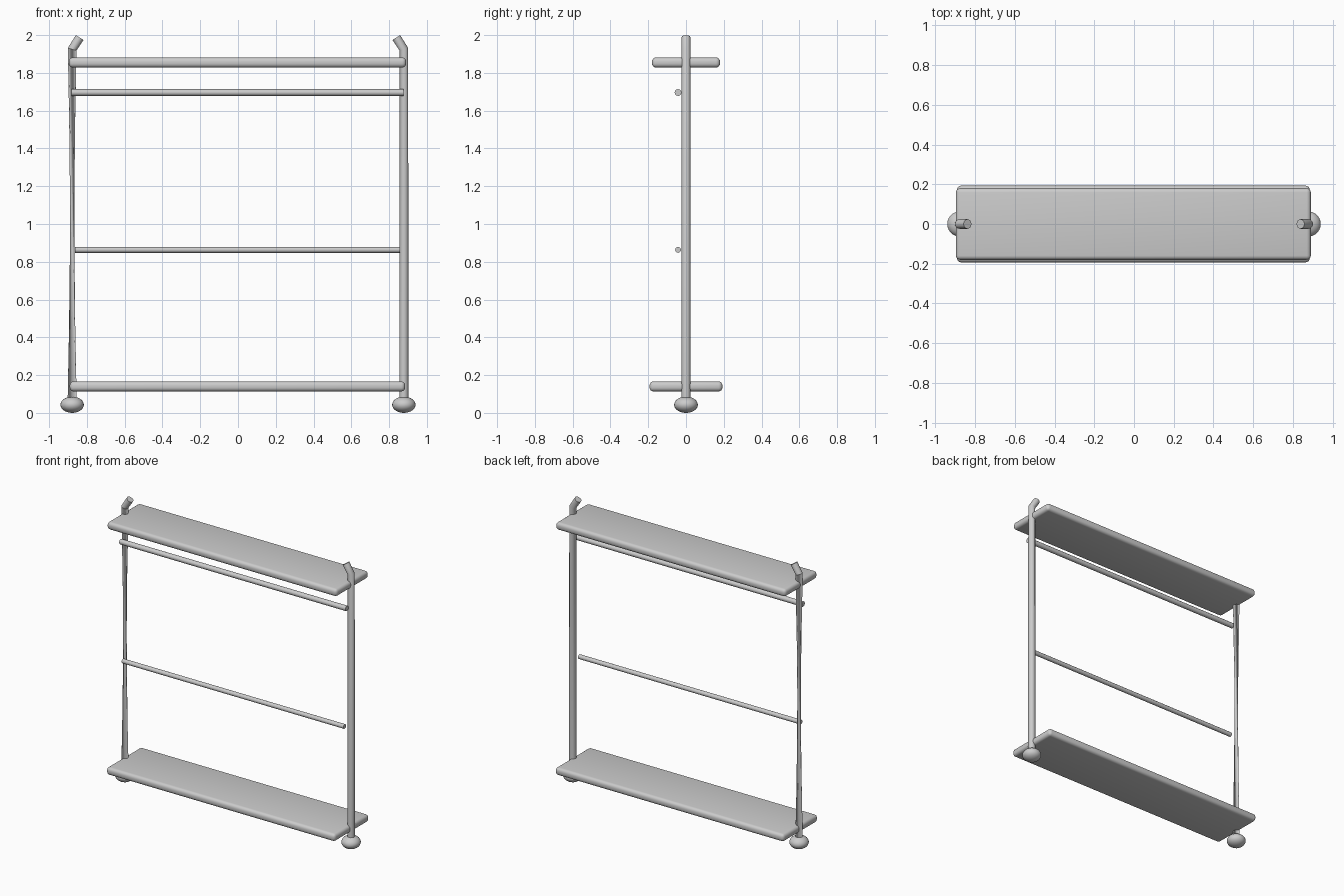
import bpy, bmesh, math
from mathutils import Vector, Matrix

cube = bpy.data.objects.get("Cube")
if cube:
    bpy.data.objects.remove(cube, do_unlink=True)

grey = bpy.data.materials.new("light_grey")
grey.use_nodes = True
grey.diffuse_color = (0.6, 0.6, 0.6, 1)
grey.node_tree.nodes["Principled BSDF"].inputs["Base Color"].default_value = (0.6, 0.6, 0.6, 1)

POST_X = 0.878
SIDES = 12


def finish(name, bm, angle=50):
    bmesh.ops.recalc_face_normals(bm, faces=bm.faces)
    mesh = bpy.data.meshes.new(name)
    bm.to_mesh(mesh)
    bm.free()
    obj = bpy.data.objects.new(name, mesh)
    bpy.context.collection.objects.link(obj)
    mesh.materials.append(grey)
    bpy.ops.object.select_all(action='DESELECT')
    bpy.context.view_layer.objects.active = obj
    obj.select_set(True)
    bpy.ops.object.shade_smooth_by_angle(angle=math.radians(angle))
    return obj


def post(name, side, twist):
    """Tube with an inward bend at the top; twist shifts the long span's ring joins."""
    radius = 0.024
    path = [(0.878, 0.06, 0), (0.878, 1.925, 0.29), (0.838, 1.987, 0.58)]
    bm = bmesh.new()
    rings = []
    for x, z, lean in path:
        ring = []
        for i in range(SIDES):
            a = math.tau * i / SIDES
            p = Matrix.Rotation(-lean, 3, 'Y') @ Vector((radius * math.cos(a), radius * math.sin(a), 0))
            ring.append(bm.verts.new((side * (x + p.x), p.y, z + p.z)))
        rings.append(ring)
    for level, shift in enumerate((twist, 0)):
        low, high = rings[level], rings[level + 1]
        for i in range(SIDES):
            j = (i + 1) % SIDES
            bm.faces.new((low[i], low[j], high[(j + shift) % SIDES], high[(i + shift) % SIDES]))
    bm.faces.new(rings[0])
    bm.faces.new(rings[-1])
    finish(name, bm)


def foot(name, side):
    bm = bmesh.new()
    bmesh.ops.create_uvsphere(bm, u_segments=24, v_segments=14, radius=1)
    bmesh.ops.scale(bm, vec=(0.062, 0.063, 0.043), verts=bm.verts)
    bmesh.ops.translate(bm, vec=(side * POST_X, 0, 0.043), verts=bm.verts)
    finish(name, bm)


def shelf(name, half_x, half_y, z, thickness=0.053):
    bm = bmesh.new()
    bmesh.ops.create_cube(bm, size=1)
    bmesh.ops.scale(bm, vec=(half_x * 2, half_y * 2, thickness), verts=bm.verts)
    bmesh.ops.bevel(bm, geom=bm.edges[:], offset=0.021, segments=4, profile=0.5, affect='EDGES')
    bmesh.ops.translate(bm, vec=(-0.003, 0, z), verts=bm.verts)
    finish(name, bm)


def rail(name, half_x, radius, z):
    bm = bmesh.new()
    bmesh.ops.create_cone(bm, cap_ends=True, segments=SIDES, radius1=radius, radius2=radius, depth=half_x * 2)
    bmesh.ops.rotate(bm, cent=(0, 0, 0), matrix=Matrix.Rotation(math.pi / 2, 3, 'Y'), verts=bm.verts)
    bmesh.ops.translate(bm, vec=(-0.003, -0.042, z), verts=bm.verts)
    finish(name, bm)


# Posts: the right one is wrung into a narrow waist
post("left_post", 1, 0)
post("right_post", -1, 5)
foot("left_foot", 1)
foot("right_foot", -1)

# Shelves and cross rails
shelf("top_shelf", 0.893, 0.180, 1.855)
shelf("bottom_shelf", 0.888, 0.193, 0.140)
rail("upper_rail", 0.878, 0.018, 1.696)
rail("lower_rail", 0.861, 0.0155, 0.863)
